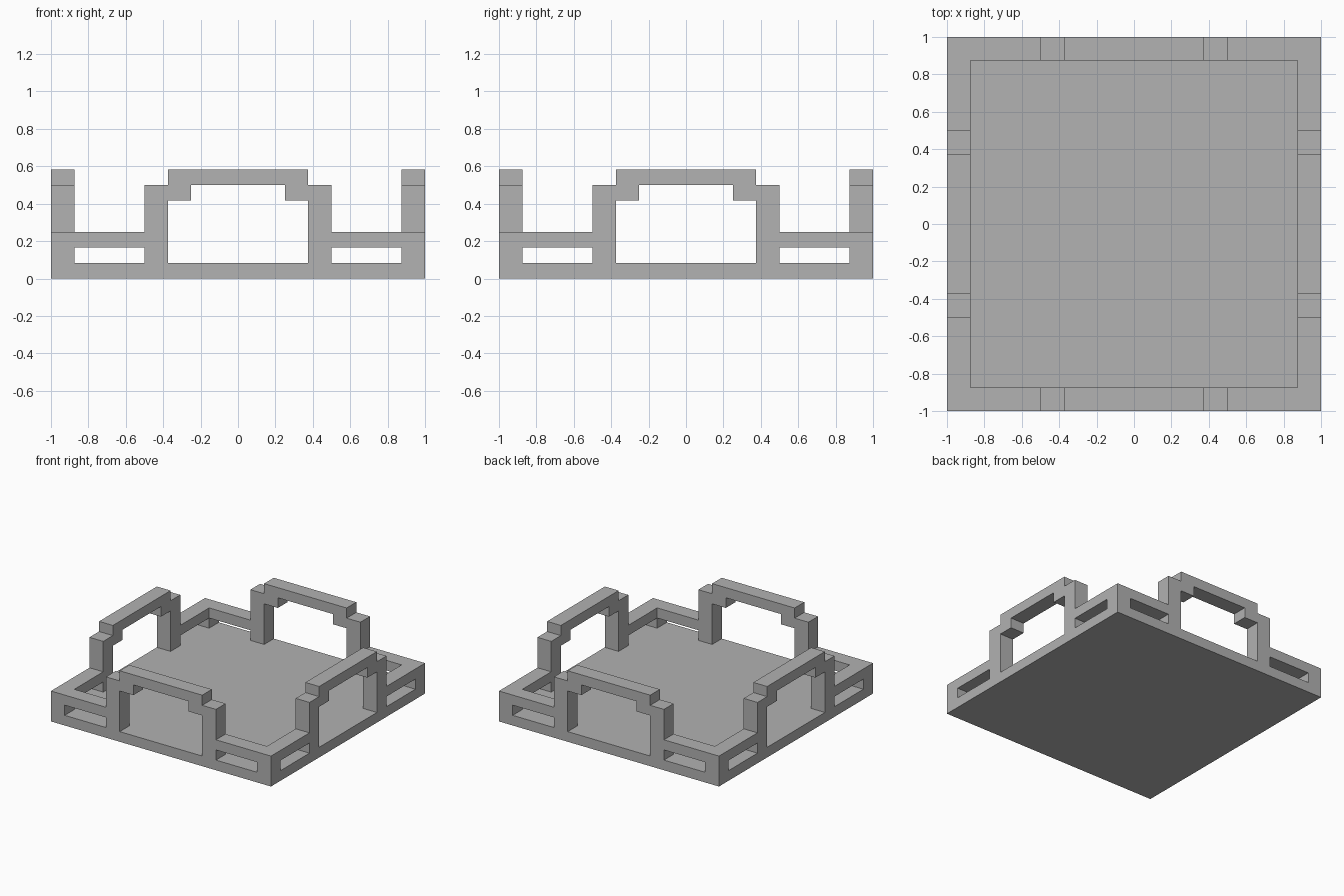
import bpy, bmesh, math
from mathutils import Matrix

cube = bpy.data.objects.get("Cube")
if cube:
    bpy.data.objects.remove(cube, do_unlink=True)

U = 1 / 24          # modelling unit; the tray is 48 units wide
HALF, WALL = 24, 3  # half width and wall thickness, in units
INNER = HALF - WALL

grey = bpy.data.materials.new("plain_grey")
grey.use_nodes = True
colour = (0.445, 0.445, 0.445, 1)
grey.diffuse_color = colour
grey.node_tree.nodes["Principled BSDF"].inputs["Base Color"].default_value = colour


def finish(name, bm):
    bmesh.ops.recalc_face_normals(bm, faces=bm.faces)
    bmesh.ops.scale(bm, vec=(U, U, U), verts=bm.verts)
    mesh = bpy.data.meshes.new(name)
    bm.to_mesh(mesh)
    bm.free()
    mesh.materials.append(grey)
    obj = bpy.data.objects.new(name, mesh)
    bpy.context.collection.objects.link(obj)
    return obj


def box(name, x, y, z):
    bm = bmesh.new()
    bmesh.ops.create_cube(bm, size=1)
    for v in bm.verts:
        v.co = [r[0] if c < 0 else r[1] for c, r in zip(v.co, (x, y, z))]
    return finish(name, bm)


# Floor slab
box("floor", (-HALF, HALF), (-HALF, HALF), (0, 2))

# Corner posts
for sx, sy in ((-1, -1), (1, -1), (1, 1), (-1, 1)):
    name = ("front" if sy < 0 else "back") + ("_left" if sx > 0 else "_right") + "_post"
    box(name, sorted((sx * INNER, sx * HALF)), sorted((sy * INNER, sy * HALF)), (2, 6))

# Half outline of one side: stepped arch top, low rail, then the opening
half = [(9, 14), (9, 12), (12, 12), (12, 6), (INNER, 6), (INNER, 4),
        (12, 4), (12, 2), (9, 2), (9, 10), (6, 10), (6, 12)]
outline = half + [(-x, z) for x, z in reversed(half)]

# Four identical arched sides, turned around the centre
for i, side in enumerate(("front", "left", "back", "right")):
    bm = bmesh.new()
    face = bm.faces.new([bm.verts.new((x, -HALF, z)) for x, z in outline])
    extruded = bmesh.ops.extrude_face_region(bm, geom=[face], use_keep_orig=True)
    moved = [g for g in extruded["geom"] if isinstance(g, bmesh.types.BMVert)]
    bmesh.ops.translate(bm, vec=(0, WALL, 0), verts=moved)
    bmesh.ops.rotate(bm, cent=(0, 0, 0), verts=bm.verts,
                     matrix=Matrix.Rotation(i * math.pi / 2, 3, "Z"))
    finish(side + "_arch_and_rails", bm)
